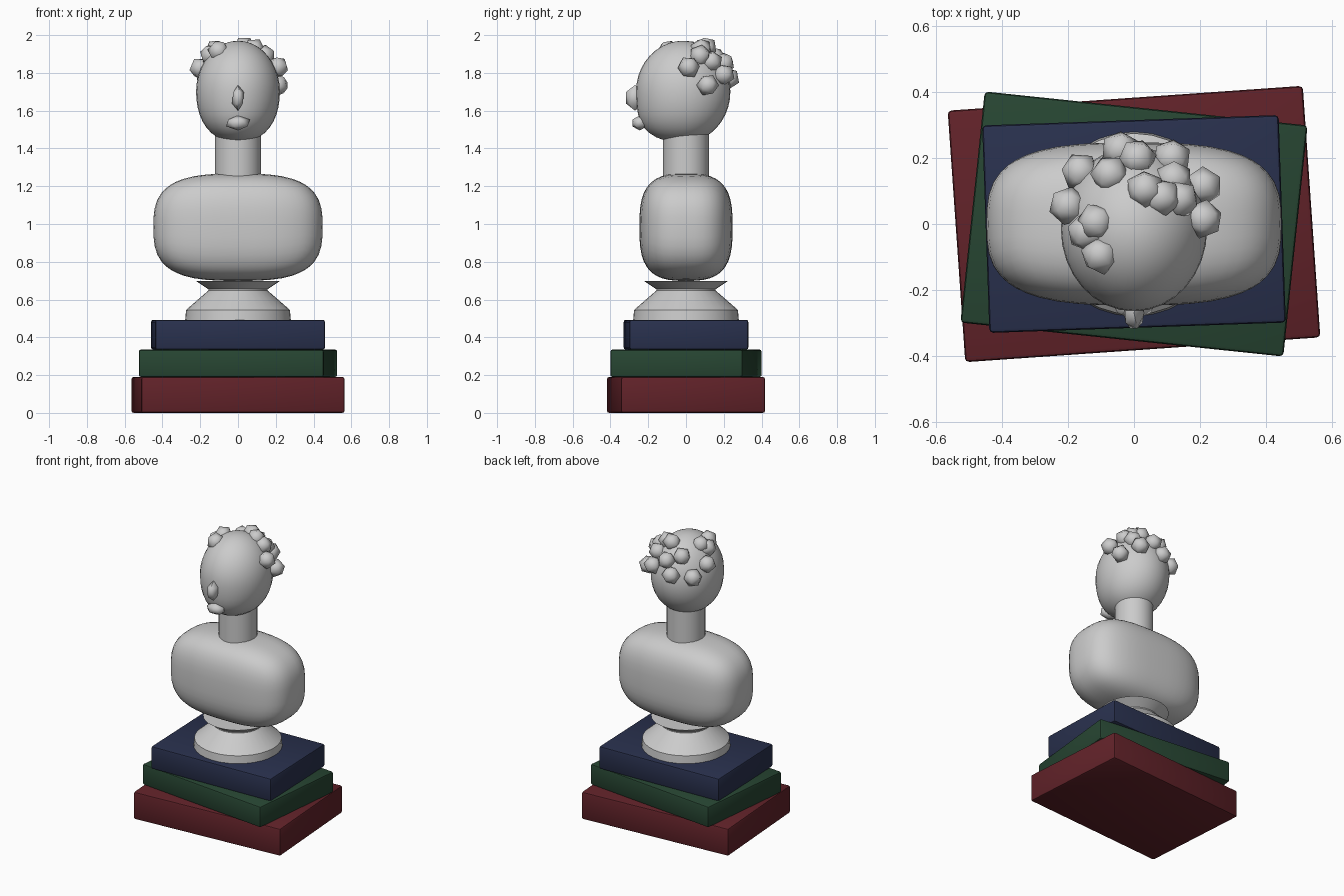
import bpy, bmesh, random
from math import radians, sin, cos, pi, copysign
from mathutils import Matrix, Vector, Euler

if "Cube" in bpy.data.objects:
    bpy.data.objects.remove(bpy.data.objects["Cube"])

random.seed(4)


def make_object(name, bm, smooth_angle=None):
    """Turn a bmesh into a named object, optionally smooth below an angle."""
    bmesh.ops.recalc_face_normals(bm, faces=bm.faces)
    mesh = bpy.data.meshes.new(name)
    bm.to_mesh(mesh)
    bm.free()
    ob = bpy.data.objects.new(name, mesh)
    bpy.context.collection.objects.link(ob)
    if smooth_angle:
        bpy.ops.object.select_all(action='DESELECT')
        ob.select_set(True)
        bpy.context.view_layer.objects.active = ob
        bpy.ops.object.shade_smooth_by_angle(angle=radians(smooth_angle))
    return ob


def book(name, size, z0, z1, turn, color):
    """A softly bevelled block, turned about z."""
    bm = bmesh.new()
    bmesh.ops.create_cube(bm, size=1)
    bmesh.ops.scale(bm, vec=(size[0], size[1], z1 - z0), verts=bm.verts)
    bmesh.ops.bevel(bm, geom=bm.edges[:], offset=0.012, segments=2,
                    profile=0.5, affect='EDGES')
    ob = make_object(name, bm, 40)
    ob.location.z = (z0 + z1) / 2
    ob.rotation_euler.z = radians(turn)
    mat = bpy.data.materials.new(name + "_cover")
    mat.diffuse_color = (*color, 1)
    mat.use_nodes = True
    mat.node_tree.nodes["Principled BSDF"].inputs["Base Color"].default_value = mat.diffuse_color
    ob.data.materials.append(mat)


def lathe(name, profile, sides=32):
    """Closed turned shape from (radius, z) points."""
    bm = bmesh.new()
    rings = [[bm.verts.new((r * cos(2 * pi * i / sides), r * sin(2 * pi * i / sides), z))
              for i in range(sides)] for r, z in profile]
    for a, b in zip(rings, rings[1:]):
        for i in range(sides):
            j = (i + 1) % sides
            bm.faces.new((a[i], a[j], b[j], b[i]))
    bm.faces.new(rings[0])
    bm.faces.new(rings[-1])
    return make_object(name, bm, 30)


def low_ball(name, center, radii, rotation=(0, 0, 0)):
    """Icosahedron stretched to the given radii."""
    bm = bmesh.new()
    bmesh.ops.create_icosphere(bm, subdivisions=1, radius=1)
    bmesh.ops.scale(bm, vec=radii, verts=bm.verts)
    ob = make_object(name, bm, 60)
    ob.location = center
    ob.rotation_euler = rotation


# Stack of books
book("bottom_book", (1.08, 0.765), 0.0, 0.19, 4, (0.12, 0.016, 0.022))
book("middle_book", (0.985, 0.705), 0.19, 0.335, -6, (0.02, 0.06, 0.032))
book("top_book", (0.9, 0.63), 0.335, 0.493, 2, (0.022, 0.03, 0.075))

# Turned foot of the bust
lathe("pedestal", [(0.28, 0.49), (0.275, 0.545), (0.157, 0.648),
                   (0.157, 0.655), (0.22, 0.697)])

# Torso: rounded block
bm = bmesh.new()
bmesh.ops.create_cube(bm, size=2)
bmesh.ops.subdivide_edges(bm, edges=bm.edges[:], cuts=11, use_grid_fill=True)
for v in bm.verts:
    d = Vector([copysign(abs(sin(c * pi / 4) / sin(pi / 4)), c) for c in v.co])
    d /= sum(abs(c) ** 3 for c in d) ** (1 / 3)
    v.co = (d.x * 0.448, d.y * 0.247, d.z * 0.284 + 0.983)
make_object("torso", bm, 60)

# Neck
lathe("neck", [(0.122, 1.2), (0.122, 1.52)])

# Head: egg with a fuller chin
bm = bmesh.new()
bmesh.ops.create_uvsphere(bm, u_segments=32, v_segments=20, radius=1)
for v in bm.verts:
    x, y, z = v.co
    low = min(z, 0) ** 2
    x *= 1 + 0.12 * low
    if y < 0:
        y *= 1 + 0.33 * low
    v.co = (x * 0.222, y * 0.25 - 0.015, z * 0.27 + 1.70)
make_object("head", bm, 60)

# Face
low_ball("nose", (0, -0.27, 1.668), (0.035, 0.056, 0.068))
low_ball("mouth", (0, -0.245, 1.535), (0.07, 0.046, 0.04))

# Hair curls over the crown and back
curls = [(-0.163, 0.158, 1.76), (-0.073, 0.15, 1.88), (-0.042, 0.225, 1.77),
         (0.01, 0.2, 1.85), (0.115, 0.2, 1.79), (0.033, 0.105, 1.935),
         (0.085, 0.08, 1.925), (0.14, 0.075, 1.89), (0.12, 0.135, 1.86),
         (0.21, 0.115, 1.735), (0.21, 0.015, 1.83), (-0.2, 0.055, 1.825),
         (-0.115, 0.005, 1.92), (-0.145, -0.025, 1.895), (-0.103, -0.095, 1.915)]
for i, p in enumerate(curls):
    turn = [random.uniform(0, pi) for _ in range(3)]
    low_ball(f"hair_curl_{i + 1}", p, (0.06, 0.06, 0.06), turn)
